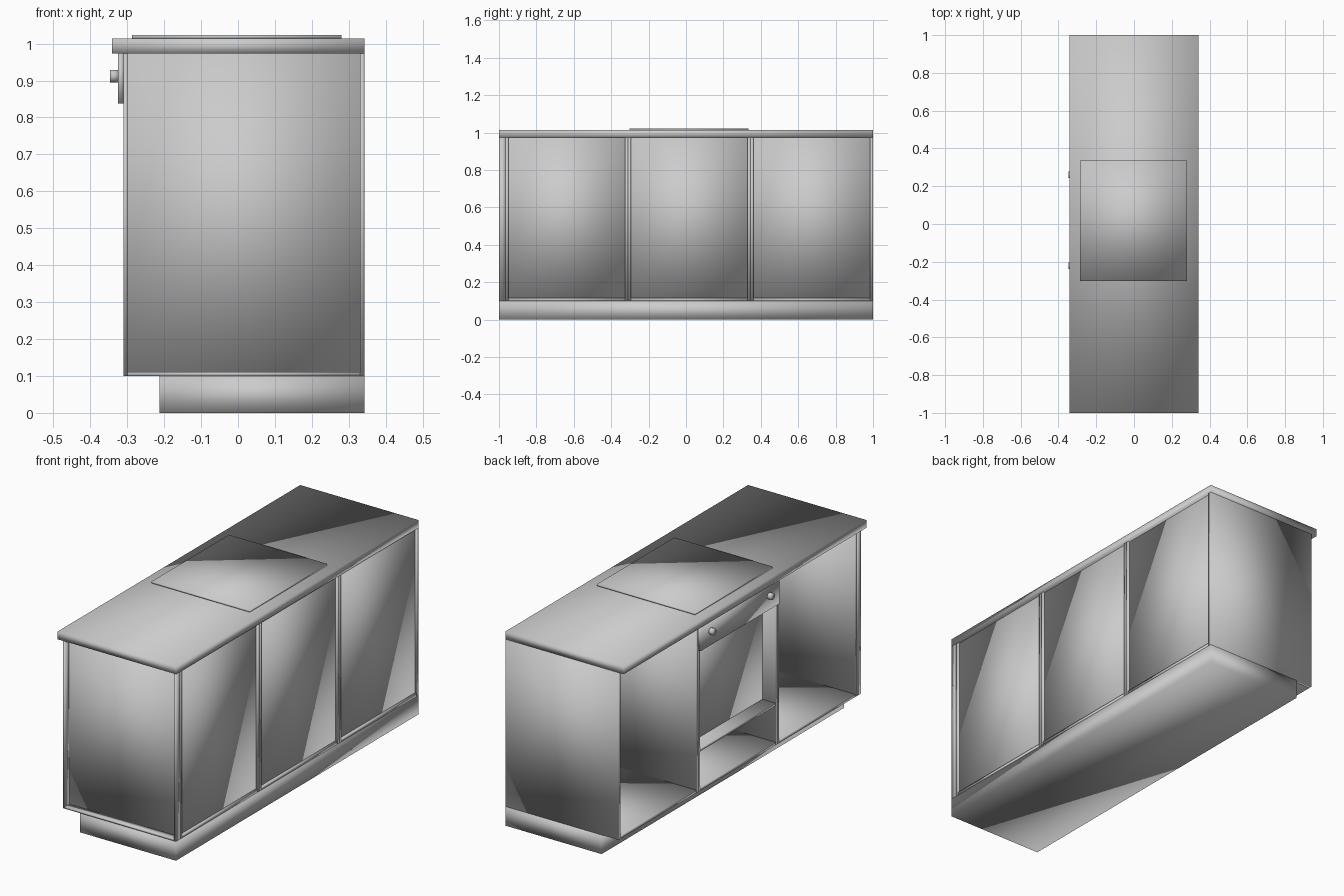
import bpy
import math

if "Cube" in bpy.data.objects:
    bpy.data.objects.remove(bpy.data.objects["Cube"])


def box(name, x, y, z):
    """Soft-shaded board from (min, max) ranges."""
    bpy.ops.mesh.primitive_cube_add(size=1, location=[(r[0] + r[1]) / 2 for r in (x, y, z)])
    o = bpy.context.object
    o.name = name
    o.scale = [r[1] - r[0] for r in (x, y, z)]
    bpy.ops.object.transform_apply(location=False, rotation=False, scale=True)
    bpy.ops.object.shade_smooth()
    return o


X0, X1 = -0.31, 0.342      # cabinet front and back
Z0, Z1 = 0.10, 0.973       # cabinet bottom and top
W, T = 0.655, 0.016        # cabinet width and board thickness

# plinth and worktop
box("plinth", (-0.213, X1), (-1, 1), (0, Z0))
box("worktop", (-0.341, X1), (-1, 1), (Z1, 1.014))
box("cooktop", (-0.287, 0.28), (-0.303, 0.335), (1.014, 1.023))

# three open cabinets side by side
for i in range(3):
    a = -0.965 + i * W
    b = a + W
    n = f"cabinet_{i + 1}_"
    box(n + "left_side", (X0, X1), (a, a + T), (Z0, Z1))
    box(n + "right_side", (X0, X1), (b - T, b), (Z0, Z1))
    box(n + "bottom", (X0, X1), (a + T, b - T), (Z0, Z0 + T))
    box(n + "back", (X1 - 0.015, X1 - 0.01), (a + T, b - T), (Z0 + T, Z1))

# edge frame of the end panel at the front end
box("end_frame_left", (X0, X0 + 0.011), (-1, -0.965), (Z0, Z1))
box("end_frame_right", (X1 - 0.012, X1), (-1, -0.965), (Z0, Z1))
box("end_frame_bottom", (X0 + 0.011, X1 - 0.012), (-1, -0.965), (Z0, Z0 + 0.011))

# oven in the middle cabinet
ya, yb = -0.31 + T, 0.345 - T
box("oven_shelf", (X0, X1 - 0.015), (ya, yb), (0.305, 0.32))
box("oven_body", (X0 + 0.075, X1 - 0.08), (ya, yb), (0.32, 0.95))
box("control_panel", (-0.325, X0), (-0.308, 0.343), (0.838, Z1))

# control knobs
for i, y in enumerate((-0.222, 0.26)):
    bpy.ops.mesh.primitive_cylinder_add(vertices=24, radius=0.017, depth=0.022,
                                        location=(-0.335, y, 0.912),
                                        rotation=(0, math.pi / 2, 0))
    bpy.context.object.name = f"knob_{i + 1}"
    bpy.ops.object.shade_smooth()
